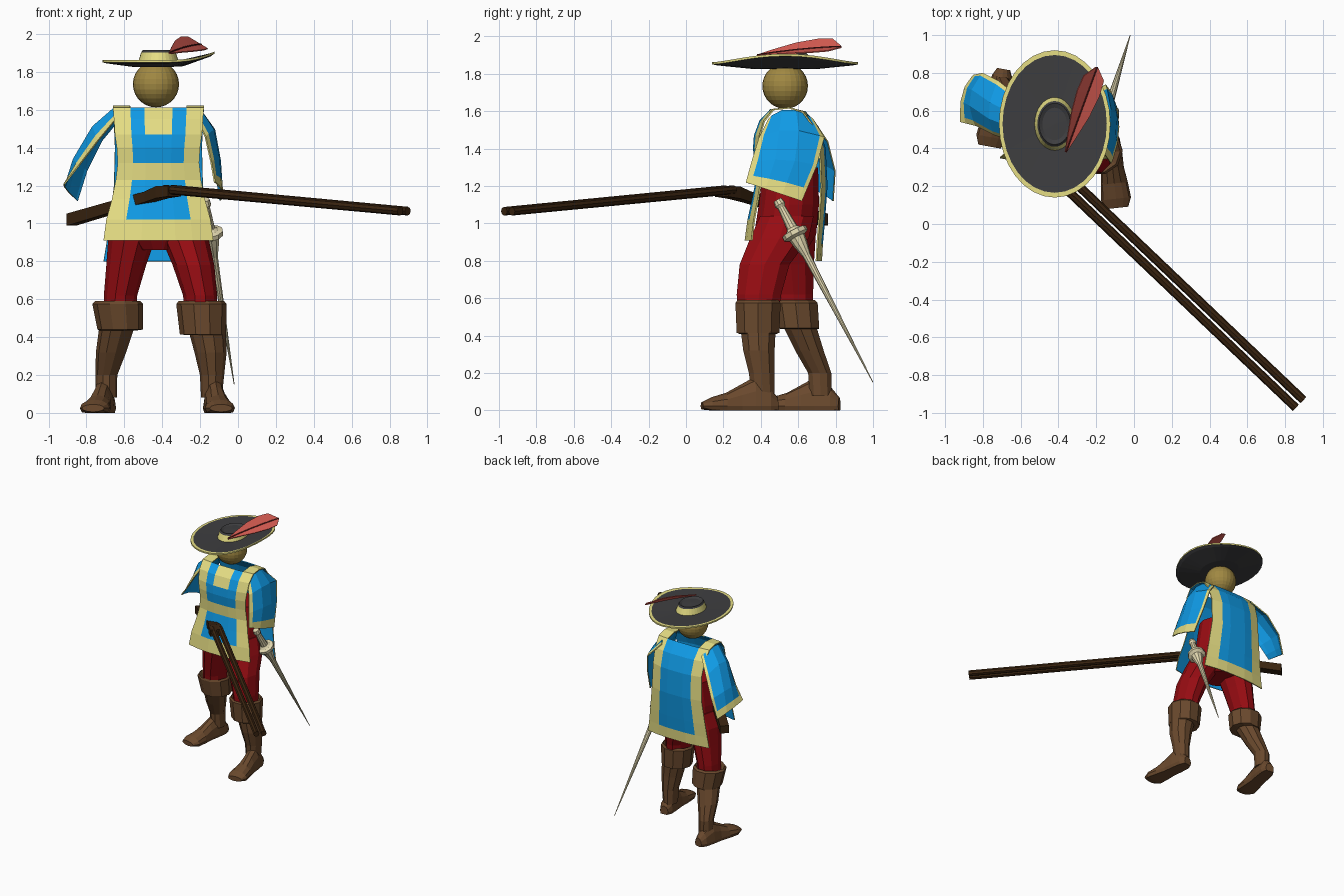
import bpy, bmesh, math
from mathutils import Vector as V

if "Cube" in bpy.data.objects:
    bpy.data.objects.remove(bpy.data.objects["Cube"])


def mat(name, r, g, b):
    m = bpy.data.materials.new(name)
    lin = [((c / 255 + 0.055) / 1.055) ** 2.4 for c in (r, g, b)]
    m.diffuse_color = (*lin, 1)
    m.use_nodes = True
    m.node_tree.nodes["Principled BSDF"].inputs["Base Color"].default_value = m.diffuse_color
    return m


BLUE = mat("blue cloth", 16, 156, 232)
YELLOW = mat("yellow trim", 230, 222, 132)
RED = mat("red cloth", 150, 12, 18)
BOOT = mat("boot leather", 106, 73, 45)
WOOD = mat("dark wood", 58, 36, 16)
FELT = mat("black felt", 62, 62, 64)
PLUME = mat("plume red", 215, 92, 82)
SHAFT = mat("plume shaft", 90, 30, 30)
HEAD = mat("tan head", 160, 136, 66)
BONE = mat("pale metal", 226, 216, 176)


def finish(name, bm, mats, closed=True):
    if closed:
        bmesh.ops.recalc_face_normals(bm, faces=bm.faces)
    me = bpy.data.meshes.new(name)
    bm.to_mesh(me)
    bm.free()
    for m in mats:
        me.materials.append(m)
    ob = bpy.data.objects.new(name, me)
    bpy.context.collection.objects.link(ob)
    return ob


def ell(c, u, v, n=10):
    """Ring of n points round c with half axes u and v."""
    c, u, v = V(c), V(u), V(v)
    return [c + u * math.cos(2 * math.pi * i / n) + v * math.sin(2 * math.pi * i / n) for i in range(n)]


def loft(name, rings, mats, index=lambda k: 0):
    bm = bmesh.new()
    vs = [[bm.verts.new(p) for p in r] for r in rings]
    n = len(vs[0])
    for k in range(len(vs) - 1):
        for i in range(n):
            j = (i + 1) % n
            f = bm.faces.new((vs[k][i], vs[k][j], vs[k + 1][j], vs[k + 1][i]))
            f.material_index = index(k)
    bm.faces.new(vs[0])
    bm.faces.new(vs[-1]).material_index = index(len(vs) - 2)
    return finish(name, bm, mats)


def limb(name, rows, m, n=10):
    """Upright tube from rows of x, y, z, rx, ry."""
    return loft(name, [ell(r[:3], (r[3], 0, 0), (0, r[4], 0), n) for r in rows], [m])


def rod(name, a, b, profile, m, n=8):
    """Turned shape along a-b; profile holds distance and radius."""
    a, b = V(a), V(b)
    d = (b - a).normalized()
    u = d.cross(V((0, 0, 1))).normalized()
    w = u.cross(d)
    return loft(name, [ell(a + d * t, u * r, w * r, n) for t, r in profile], [m])


def sheet(name, grid, mats, index, centre, keep=lambda i, j: True, inner=0, thick=0.008):
    """Thin cloth from a grid of points, facing away from centre."""
    bm = bmesh.new()
    vs = [[bm.verts.new(p) for p in r] for r in grid]
    for i in range(len(vs) - 1):
        for j in range(len(vs[0]) - 1):
            if keep(i, j):
                f = bm.faces.new((vs[i][j], vs[i][j + 1], vs[i + 1][j + 1], vs[i + 1][j]))
                f.material_index = index(i, j)
    bm.normal_update()
    if sum(f.normal.dot(f.calc_center_median() - V(centre)) for f in bm.faces) < 0:
        bmesh.ops.reverse_faces(bm, faces=bm.faces)
    loose = [v for v in bm.verts if not v.link_faces]
    bmesh.ops.delete(bm, geom=loose, context='VERTS')
    ob = finish(name, bm, mats, False)
    s = ob.modifiers.new("thickness", 'SOLIDIFY')
    s.thickness, s.offset, s.material_offset = thick, -1, inner


CLOTH = [BLUE, YELLOW, BLUE, BLUE]  # the lining uses the last two slots

# Head
bm = bmesh.new()
bmesh.ops.create_uvsphere(bm, u_segments=24, v_segments=14, radius=0.122)
finish("head", bm, [HEAD]).location = (-0.433, 0.53, 1.735)

# Hat: elliptical rings, upturned on one side
prof = [(0.01, 1.826), (0.45, 1.826), (0.93, 1.845), (1, 1.85), (1, 1.862), (0.935, 1.862),
        (0.36, 1.856), (0.31, 1.902), (0.28, 1.915), (0.22, 1.905), (0.01, 1.908)]
rings = []
for r, z in prof:
    ring = ell((-0.42, 0.53, z), (0.295 * r, 0, 0), (0, 0.39 * r, 0), 32)
    for p in ring:
        side = max(0, (p.x + 0.42) / 0.295)
        p.z += 0.045 * side ** 3
    rings.append(ring)
loft("hat", rings, [FELT, YELLOW], lambda k: 1 if k in (3, 4, 6) else 0)

# Plume: two vanes on a thin shaft
grid = []
spine = []
for t, w in [(0, .06), (.2, .4), (.45, .8), (.7, 1), (.88, .9), (1, .08)]:
    c = V((-0.36 + 0.165 * t, 0.38 + 0.45 * t, 1.9 + 0.045 * t + 0.03 * t * (1 - t)))
    spine.append(c)
    grid.append([c + V((-0.055, 0.01, 0.05)) * w, c, c + V((0.062, -0.02, -0.02)) * w])
sheet("plume", grid, [PLUME], lambda i, j: 0, (-0.3, 0.6, 1), thick=0.006)
loft("plume_shaft", [ell(c + V((0, 0, 0.001)), (0.004, 0, 0), (0, 0, 0.005), 6) for c in spine], [SHAFT])

# Tabard: one sheet from front hem over the shoulders to back hem (z, y, half width)
rows = [(.91, .31, .29), (1.02, .325, .275), (1.13, .35, .245), (1.23, .37, .225), (1.32, .365, .215),
        (1.40, .355, .22), (1.47, .36, .23), (1.55, .39, .235), (1.612, .45, .24), (1.622, .55, .24),
        (1.60, .64, .24), (1.52, .71, .235), (1.40, .75, .23), (1.2, .76, .235), (1.0, .745, .26),
        (.89, .735, .275), (.80, .73, .29)]
cols = [-1, -.62, -.31, .31, .62, 1]
grid = [[V((-0.42 + c * w, y + (0.55 - y) * 0.16 * c * c, z)) for c in cols] for z, y, w in rows]


def tabard_colour(i, j):
    border = j in (0, 4) or i in (0, 3, 15)
    collar = j == 2 and i in (6, 7)
    return 1 if border or collar else 0


sheet("tabard", grid, CLOTH, tabard_colour, (-0.42, 0.55, 1.2),
      lambda i, j: not (i in (8, 9) and 1 <= j <= 3), 2)


# Sleeves: arched open flaps from front, middle and back edge points
def sleeve(name, rows, centre):
    rows = [[V(p) for p in r] for r in rows]
    rows.insert(3, [a.lerp(b, 0.65) for a, b in zip(rows[2], rows[3])])
    grid = []
    for f, m, b in rows:
        c = 2 * m - (f + b) / 2
        grid.append([f * (1 - t) ** 2 + c * 2 * t * (1 - t) + b * t * t for t in (0, .09, .35, .65, .94, 1)])
    sheet(name, grid, CLOTH, lambda i, j: 1 if i == 3 or j in (0, 4) else 0, centre, inner=2)


sleeve("left_sleeve", [[(-.22, .44, 1.56), (-.20, .55, 1.612), (-.24, .68, 1.56)],
                       [(-.17, .39, 1.46), (-.12, .55, 1.50), (-.15, .74, 1.46)],
                       [(-.14, .35, 1.33), (-.09, .53, 1.34), (-.12, .70, 1.31)],
                       [(-.12, .32, 1.22), (-.08, .47, 1.17), (-.09, .62, 1.12)]], (-.42, .55, 1.2))
sleeve("right_sleeve", [[(-.64, .44, 1.56), (-.66, .55, 1.612), (-.62, .68, 1.56)],
                        [(-.74, .47, 1.44), (-.77, .60, 1.52), (-.72, .76, 1.44)],
                        [(-.84, .52, 1.31), (-.87, .67, 1.34), (-.80, .80, 1.28)],
                        [(-.92, .54, 1.21), (-.91, .69, 1.18), (-.85, .79, 1.12)]], (-.5, .58, 1.1))

# Trousers
limb("trouser_waist", [(-.42, .53, .86, .12, .12), (-.42, .53, .94, .22, .17), (-.42, .55, 1.1, .215, .165),
                       (-.42, .56, 1.3, .19, .15)], RED, 14)
limb("left_trouser_leg", [(-.195, .385, .52, .085, .115), (-.20, .39, .62, .09, .125), (-.235, .42, .78, .11, .14),
                          (-.28, .50, .92, .125, .165), (-.31, .54, 1.04, .11, .15)], RED)
limb("right_trouser_leg", [(-.625, .58, .52, .085, .10), (-.62, .575, .62, .088, .11), (-.59, .56, .78, .105, .13),
                           (-.56, .55, .92, .125, .15), (-.53, .55, 1.04, .11, .15)], RED)


# Boots: shaft, folded cuff and foot
def boot(side, shaft, cuff, heel, toe):
    limb(side + "_boot_shaft", shaft, BOOT)
    limb(side + "_boot_cuff", cuff, BOOT)
    h, t = V((*heel, 0)), V((*toe, 0))
    d = (t - h).normalized()
    p = V((d.y, -d.x, 0))
    L = (t - h).length
    rings = []
    for s, w, top in [(0, .035, .07), (.1, .055, .12), (.3, .06, .18), (.48, .06, .14),
                      (.68, .072, .095), (.88, .08, .07), (1, .06, .045)]:
        ring = ell(h + d * s * L + V((0, 0, 0.025)), p * w, (0, 0, top - 0.025), 12)
        for q in ring:
            q.z = max(q.z, 0)
        rings.append(ring)
    loft(side + "_boot_foot", rings, [BOOT])


boot("left", [(-.14, .41, .08, .055, .065), (-.137, .405, .2, .064, .072), (-.145, .39, .32, .085, .088),
              (-.165, .385, .45, .1, .1)],
     [(-.168, .385, .41, .1, .105), (-.185, .385, .415, .122, .12), (-.193, .385, .575, .133, .127),
      (-.193, .385, .59, .12, .115), (-.193, .385, .54, .09, .09)],
     (-.135, .49), (-.09, .085))
boot("right", [(-.695, .72, .08, .055, .062), (-.695, .715, .2, .058, .065), (-.67, .66, .32, .08, .08),
               (-.635, .60, .47, .095, .095)],
     [(-.635, .61, .435, .098, .105), (-.622, .60, .44, .12, .118), (-.635, .585, .575, .134, .125),
      (-.635, .58, .59, .12, .115), (-.635, .58, .54, .09, .09)],
     (-.69, .82), (-.765, .41))

# Sword
rod("sword", (-.175, .49, 1.125), (-.02, 1.0, .15),
    [(0, .024), (.03, .03), (.045, .021), (.17, .03), (.185, .045), (.19, .07), (.215, .07),
     (.228, .045), (.27, .038), (.34, .022), (1.11, .002)], BONE, 10)

# Musket: twin barrels and a square stock
for s, side in ((-1, "left"), (1, "right")):
    o = V((0.02, 0.0205, 0)) * s
    a, b = V((-.37, .235, 1.18)) + o, V((.876, -.952, 1.065)) + o
    rod(side + "_barrel", a, b, [(0, .024), ((b - a).length, .023)], WOOD)
u = V((.69, .72, 0))
up = V((0, 0, 1))
stock = []
for c, w, h in [((-.335, .19, 1.17), .05, .027), ((-.40, .255, 1.165), .05, .032),
                ((-.47, .33, 1.14), .035, .028), ((-.88, .735, 1.02), .035, .032)]:
    c = V(c)
    stock.append([c + u * w * i + up * h * j for i, j in ((1, 1), (-1, 1), (-1, -1), (1, -1))])
loft("stock", stock, [WOOD])
